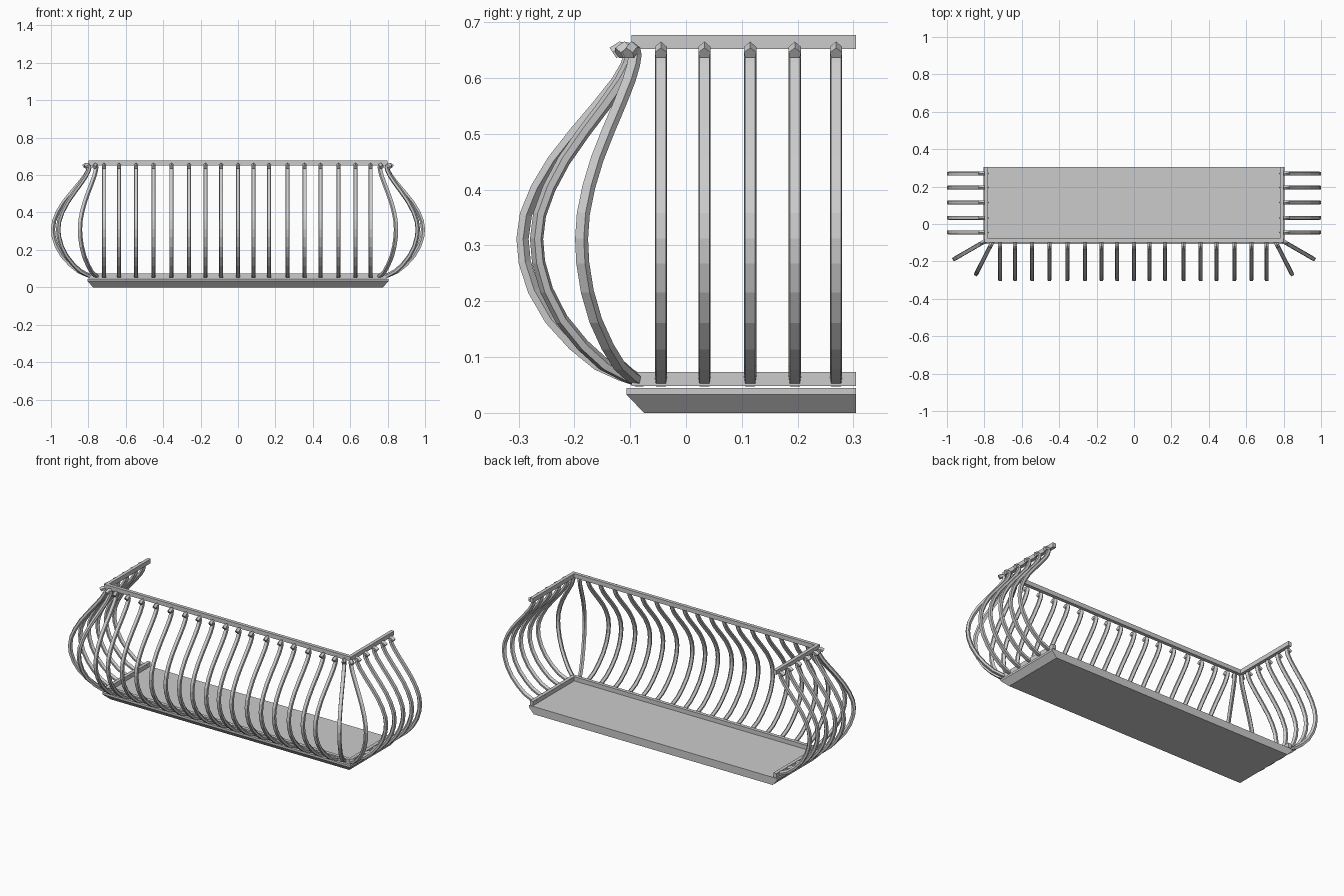
import bpy, bmesh
from math import radians
from mathutils import Vector

if "Cube" in bpy.data.objects:
    bpy.data.objects.remove(bpy.data.objects["Cube"])


def make_mesh(name, verts, faces):
    me = bpy.data.meshes.new(name)
    bm = bmesh.new()
    vs = [bm.verts.new(v) for v in verts]
    for f in faces:
        bm.faces.new([vs[i] for i in f])
    bmesh.ops.recalc_face_normals(bm, faces=bm.faces)
    bm.to_mesh(me)
    bm.free()
    return me


def add(name, me, loc=(0, 0, 0), rot=0):
    ob = bpy.data.objects.new(name, me)
    ob.location = loc
    ob.rotation_euler.z = rot
    bpy.context.collection.objects.link(ob)
    return ob


def loft(rings):
    """Closed skin through equal-length rings, with end caps."""
    n = len(rings[0])
    verts = [v for r in rings for v in r]
    faces = [(k * n + i, k * n + (i + 1) % n, (k + 1) * n + (i + 1) % n, (k + 1) * n + i)
             for k in range(len(rings) - 1) for i in range(n)]
    faces += [tuple(range(n)), tuple(range(len(verts) - n, len(verts)))]
    return verts, faces


# floor slab: lower edge bevelled on the front and sides, flush at the back
def slab_ring(x, y, z):
    return [(-x, y, z), (x, y, z), (x, 0.305, z), (-x, 0.305, z)]


add("floor_slab", make_mesh("floor_slab", *loft([
    slab_ring(0.775, -0.075, 0.0), slab_ring(0.805, -0.107, 0.033),
    slab_ring(0.805, -0.107, 0.045)])))

# U-shaped rails, top and bottom, mitred at the corners
for name, z in (("bottom_rail", 0.048), ("top_rail", 0.652)):
    rings = []
    for sx, y in ((-1, 0.305), (-1, None), (1, None), (1, 0.305)):
        outer, inner = (y, y) if y else (-0.098, -0.078)
        rings.append([(sx * 0.80, outer, z), (sx * 0.78, inner, z),
                      (sx * 0.78, inner, z + 0.025), (sx * 0.80, outer, z + 0.025)])
    add(name, make_mesh(name, *loft(rings)))

# bellied baluster: five-sided bar swept along (outward, height) points
path = [Vector(p) for p in (
    (-0.012, 0.058), (0.018, 0.068), (0.060, 0.087), (0.103, 0.122), (0.145, 0.168),
    (0.175, 0.220), (0.191, 0.270), (0.195, 0.312), (0.189, 0.355), (0.170, 0.402),
    (0.140, 0.452), (0.100, 0.503), (0.060, 0.550), (0.026, 0.593), (0.009, 0.622),
    (0.003, 0.642), (0.008, 0.653), (0.018, 0.655), (0.033, 0.645))]
section = [(-0.009, -0.011), (0.009, -0.011), (0.011, 0.001), (0, 0.011), (-0.011, 0.001)]
rings = []
for i, p in enumerate(path):
    t = (path[min(i + 1, len(path) - 1)] - path[max(i - 1, 0)]).normalized()
    nrm = Vector((-t.y, t.x))
    rings.append([(a, -(p + nrm * n).x, (p + nrm * n).y) for a, n in section])
bar = make_mesh("baluster", *loft(rings))

# front balusters
for x in (-0.716, -0.636, -0.545, -0.452, -0.356, -0.262, -0.174, -0.09, 0,
          0.083, 0.166, 0.265, 0.356, 0.441, 0.537, 0.628, 0.709):
    add("front_baluster", bar, (x, -0.098, 0))

# side balusters and fanned corner balusters, mirrored left and right
for s in (-1, 1):
    for y in (-0.045, 0.033, 0.115, 0.195, 0.269):
        add("side_baluster", bar, (s * 0.794, y, 0), s * radians(90))
    add("corner_baluster", bar, (s * 0.755, -0.092, 0), s * radians(27))
    add("corner_baluster", bar, (s * 0.79, -0.088, 0), s * radians(60))
